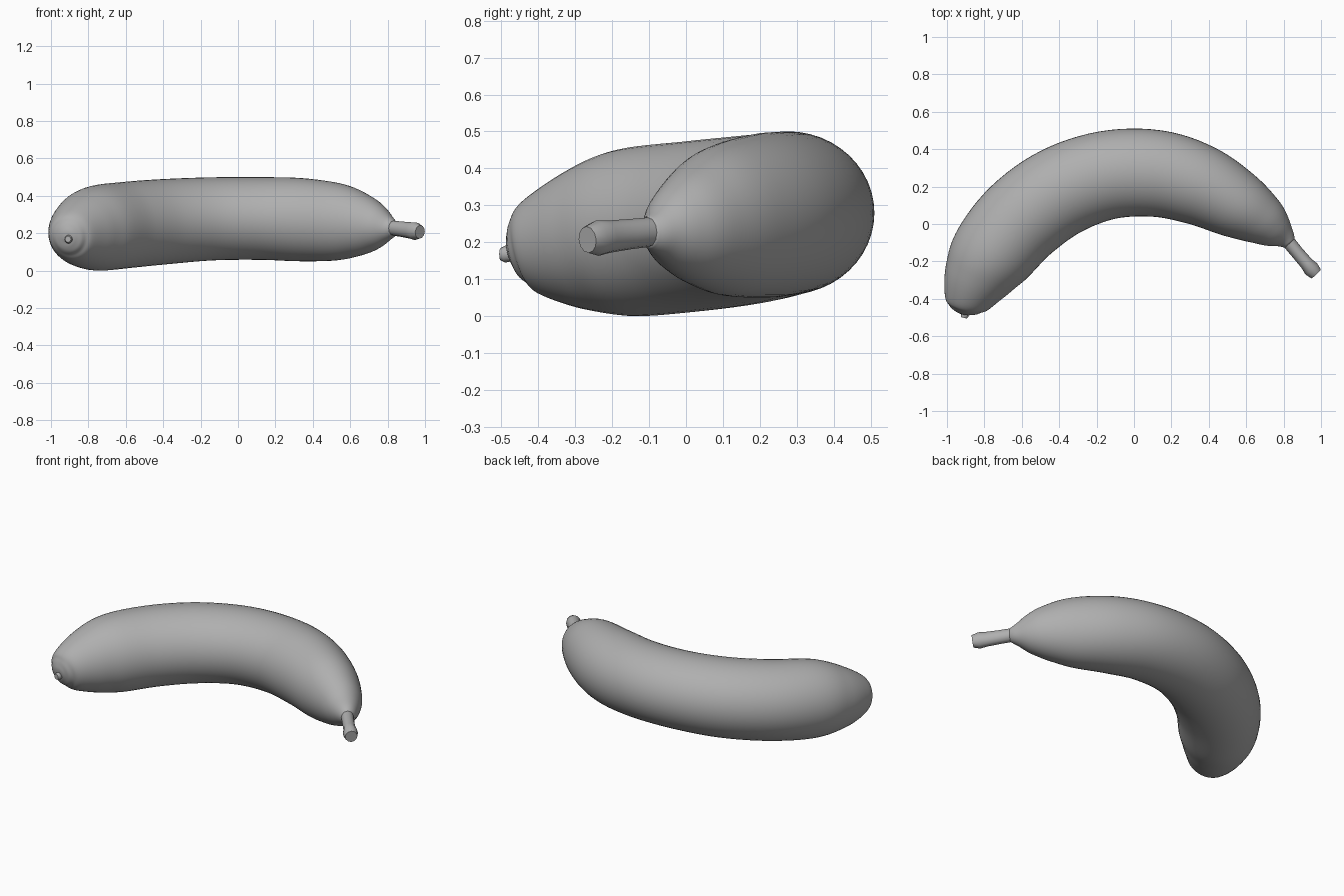
import bpy, bmesh, math
from mathutils import Vector

# Mid grey skin
grey = bpy.data.materials.new("grey_skin")
grey.diffuse_color = (0.43, 0.43, 0.43, 1)


def spline(rows, steps):
    """Catmull-Rom interpolation of rows of numbers."""
    pts = [Vector(r) for r in rows]
    pts = [2 * pts[0] - pts[1]] + pts + [2 * pts[-1] - pts[-2]]
    out = []
    for i in range(1, len(pts) - 2):
        a, b, c, d = pts[i - 1:i + 3]
        for k in range(steps):
            t = k / steps
            out.append(0.5 * (2 * b + (c - a) * t + (2 * a - 5 * b + 4 * c - d) * t * t
                              + (3 * b - a - 3 * c + d) * t ** 3))
    return out + [pts[-2]]


def sweep(name, rows, sides, steps=1, angle=40):
    """Tube of upright elliptical rings: x, y, z, side radius, height radius."""
    rings = spline(rows, steps) if steps > 1 else [Vector(r) for r in rows]
    bm = bmesh.new()
    loops = []
    for i, p in enumerate(rings):
        a, b = rings[max(i - 1, 0)], rings[min(i + 1, len(rings) - 1)]
        t = Vector((b[0] - a[0], b[1] - a[1], b[2] - a[2])).normalized()
        side = Vector((-t.y, t.x, 0)).normalized()
        up = t.cross(side)
        c = Vector((p[0], p[1], p[2]))
        loops.append([bm.verts.new(c + side * p[3] * math.cos(2 * math.pi * k / sides)
                                   + up * p[4] * math.sin(2 * math.pi * k / sides))
                      for k in range(sides)])
    for l0, l1 in zip(loops, loops[1:]):
        for k in range(sides):
            n = (k + 1) % sides
            bm.faces.new((l0[k], l0[n], l1[n], l1[k]))
    bm.faces.new(loops[0][::-1])
    bm.faces.new(loops[-1])
    bmesh.ops.recalc_face_normals(bm, faces=bm.faces)
    me = bpy.data.meshes.new(name)
    bm.to_mesh(me)
    bm.free()
    me.materials.append(grey)
    ob = bpy.data.objects.new(name, me)
    bpy.context.collection.objects.link(ob)
    bpy.ops.object.select_all(action='DESELECT')
    ob.select_set(True)
    bpy.context.view_layer.objects.active = ob
    bpy.ops.object.shade_smooth_by_angle(angle=math.radians(angle))
    return ob


# Curved fruit body, from blossom end to stem end
sweep("banana_body", [
    (-0.9210, -0.4780, 0.175, 0.012, 0.012),
    (-0.9185, -0.4700, 0.177, 0.050, 0.051),
    (-0.9120, -0.4500, 0.181, 0.087, 0.089),
    (-0.8950, -0.4050, 0.190, 0.129, 0.134),
    (-0.838, -0.287, 0.207, 0.186, 0.191),
    (-0.755, -0.155, 0.226, 0.227, 0.227),
    (-0.600, 0.025, 0.244, 0.241, 0.231),
    (-0.390, 0.175, 0.262, 0.242, 0.228),
    (-0.140, 0.262, 0.277, 0.237, 0.222),
    (0.120, 0.270, 0.279, 0.232, 0.221),
    (0.345, 0.210, 0.272, 0.217, 0.222),
    (0.545, 0.107, 0.259, 0.185, 0.204),
    (0.675, 0.028, 0.244, 0.144, 0.161),
    (0.752, -0.030, 0.234, 0.105, 0.115),
    (0.803, -0.072, 0.228, 0.063, 0.067),
    (0.832, -0.103, 0.227, 0.036, 0.040),
], 48, 6, 80)

# Stem with a flared, bevelled end
sweep("stem", [
    (0.800, -0.065, 0.231, 0.036, 0.040),
    (0.832, -0.103, 0.227, 0.036, 0.040),
    (0.872, -0.152, 0.222, 0.035, 0.041),
    (0.922, -0.210, 0.215, 0.036, 0.044),
    (0.948, -0.240, 0.211, 0.043, 0.048),
    (0.973, -0.267, 0.207, 0.035, 0.036),
], 12, 1, 45)

# Small nub at the blossom end
sweep("blossom_tip", [
    (-0.895, -0.455, 0.168, 0.016, 0.018),
    (-0.902, -0.475, 0.168, 0.018, 0.020),
    (-0.906, -0.490, 0.168, 0.021, 0.023),
    (-0.909, -0.502, 0.168, 0.016, 0.017),
], 12, 1, 50)
